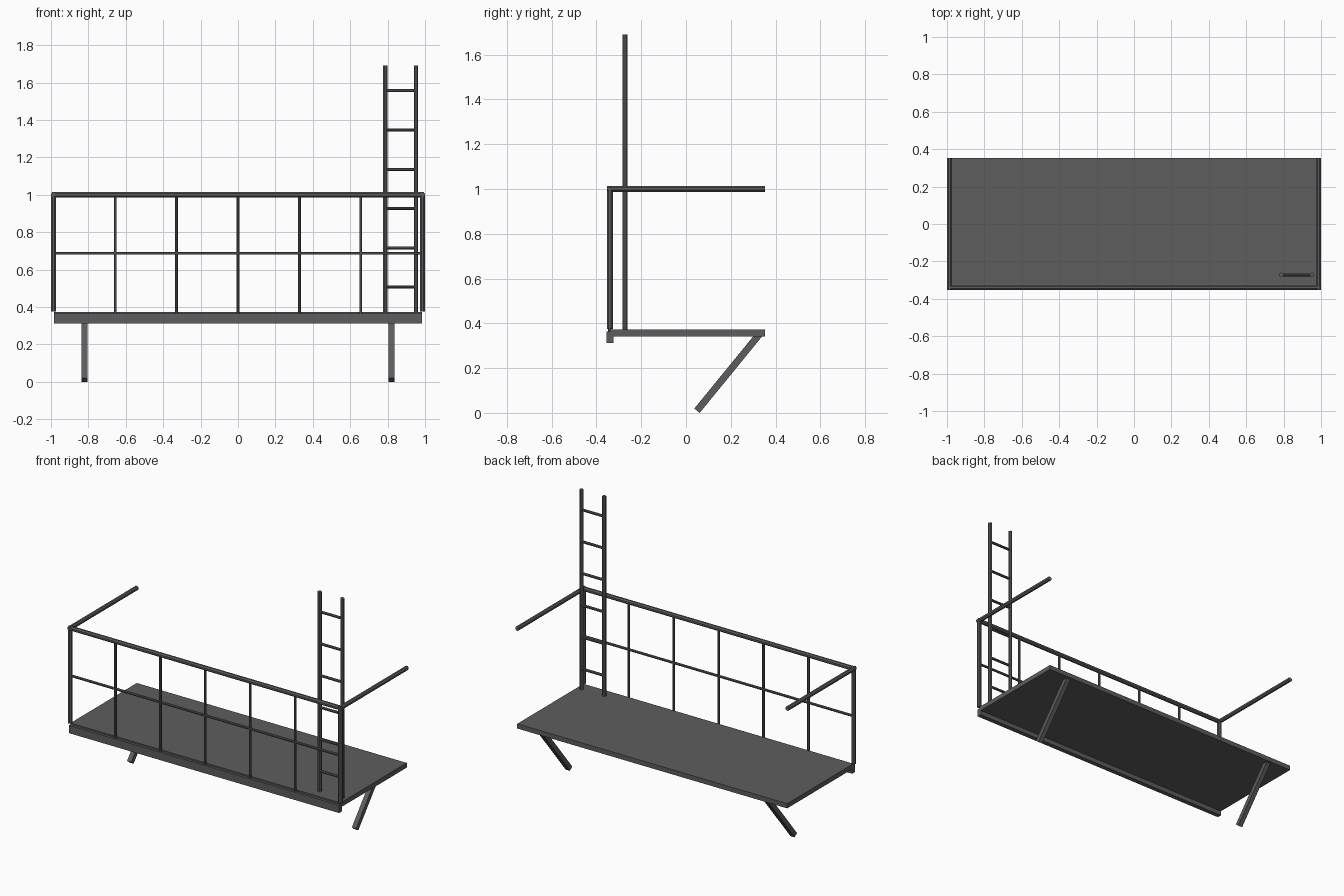
import bpy, bmesh, math
from mathutils import Vector

if "Cube" in bpy.data.objects:
    bpy.data.objects.remove(bpy.data.objects["Cube"])

mat = bpy.data.materials.new("dark grey steel")
mat.diffuse_color = (0.11, 0.11, 0.113, 1)
mat.use_nodes = True
mat.node_tree.nodes["Principled BSDF"].inputs["Base Color"].default_value = mat.diffuse_color


def finish(name, bm):
    me = bpy.data.meshes.new(name)
    bm.to_mesh(me)
    bm.free()
    me.materials.append(mat)
    ob = bpy.data.objects.new(name, me)
    bpy.context.collection.objects.link(ob)
    return ob


def box(name, lo, hi):
    bm = bmesh.new()
    bmesh.ops.create_cube(bm, size=1)
    for v in bm.verts:
        v.co = Vector([(a + b) / 2 + c * (b - a) for a, b, c in zip(lo, hi, v.co)])
    return finish(name, bm)


def bar(name, a, b, width, sides=8):
    """Straight prism from a to b, width measured across its flats."""
    a, b = Vector(a), Vector(b)
    d = b - a
    bm = bmesh.new()
    r = width / 2 / math.cos(math.pi / sides)
    bmesh.ops.create_cone(bm, cap_ends=True, segments=sides, radius1=r, radius2=r, depth=d.length)
    z = d.normalized()
    x = Vector((1, 0, 0)) if abs(z.x) < 0.9 else Vector((0, 1, 0))
    y = z.cross(x)
    c, s = math.cos(math.pi / sides), math.sin(math.pi / sides)
    for v in bm.verts:
        p = v.co.copy()
        px, py = p.x * c - p.y * s, p.x * s + p.y * c
        v.co = (a + b) / 2 + x * px + y * py + z * p.z
    return finish(name, bm)


# platform and front edge beam
box("platform", (-0.985, -0.338, 0.342), (0.985, 0.352, 0.373))
box("front_beam", (-0.985, -0.354, 0.312), (0.985, -0.324, 0.364))

# railing: top rail, mid rail, balusters
Y = -0.34
bar("top_rail", (-0.995, Y, 1.0), (0.995, Y, 1.0), 0.027)
bar("mid_rail", (-0.986, Y, 0.687), (0.986, Y, 0.687), 0.015)
for i in range(-2, 3):
    bar("baluster", (i * 0.328, Y, 0.36), (i * 0.328, Y, 1.0), 0.015)

# corner posts, side arms and slanted braces
for s in (-1, 1):
    bar("corner_post", (s * 0.986, Y, 0.375), (s * 0.986, Y, 1.0), 0.027)
    bar("side_arm", (s * 0.986, -0.352, 1.0), (s * 0.986, 0.352, 1.0), 0.027)
    bar("brace", (s * 0.82, 0.049, 0.0096), (s * 0.82, 0.327, 0.35), 0.031, 4)

# ladder
for x in (0.787, 0.952):
    bar("ladder_rail", (x, -0.272, 0.37), (x, -0.272, 1.69), 0.023)
for i in range(6):
    z = 0.506 + i * 0.21
    bar("ladder_rung", (0.787, -0.272, z), (0.952, -0.272, z), 0.016)
